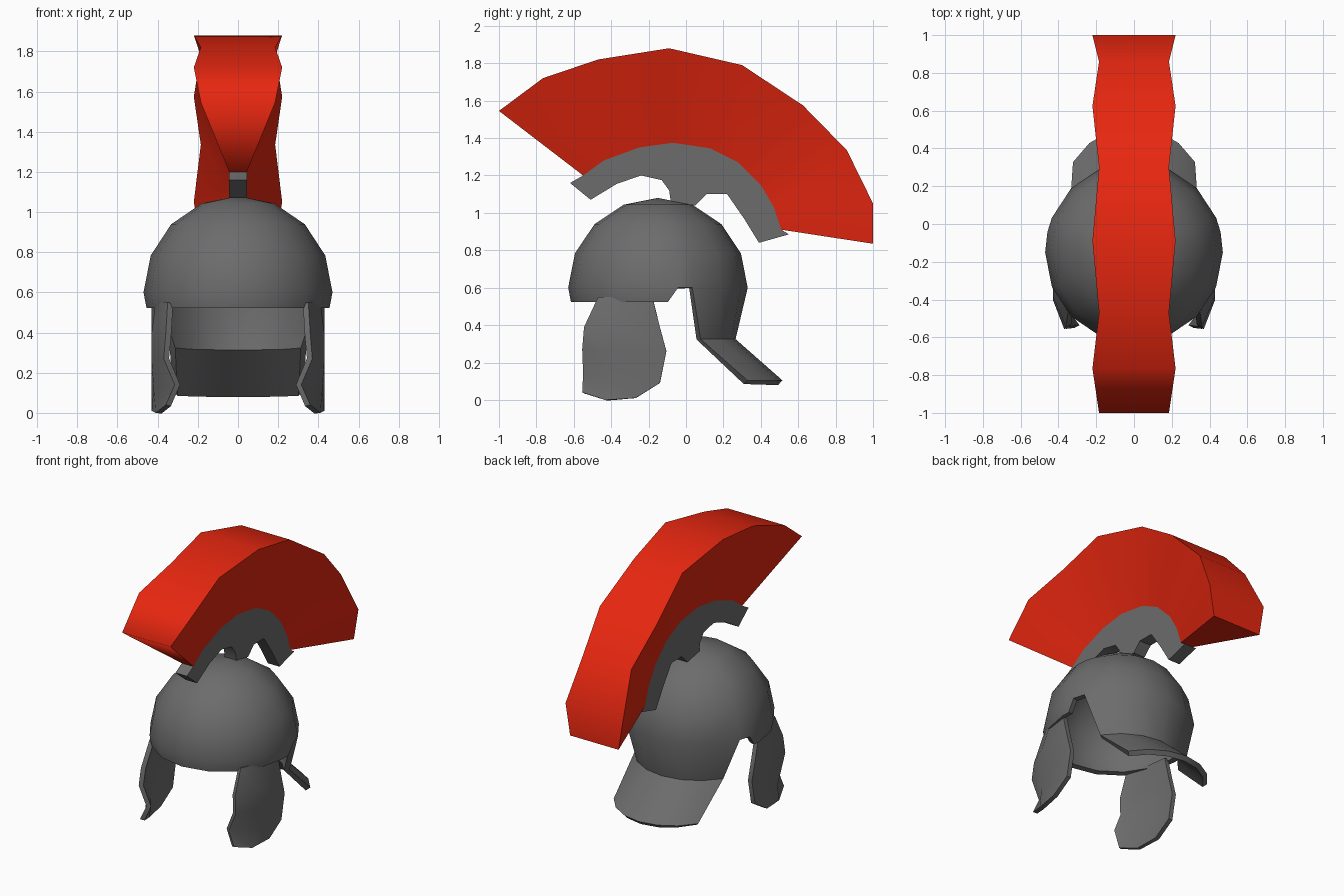
import bpy, bmesh, math
from math import sin, cos, radians

default = bpy.data.objects.get("Cube")
if default:
    bpy.data.objects.remove(default)


def material(name, rgb, roughness=0.6):
    m = bpy.data.materials.new(name)
    m.use_nodes = True
    m.diffuse_color = (*rgb, 1)
    bsdf = m.node_tree.nodes["Principled BSDF"]
    bsdf.inputs["Base Color"].default_value = (*rgb, 1)
    bsdf.inputs["Roughness"].default_value = roughness
    return m


STEEL = material("dark steel", (0.15, 0.15, 0.15))
RED = material("red bristle", (0.8, 0.02, 0.005))


def finish(name, bm, mat, thickness=0, angle=45):
    """Turn a bmesh into an object, optionally thickened inwards."""
    bmesh.ops.recalc_face_normals(bm, faces=bm.faces)
    me = bpy.data.meshes.new(name)
    bm.to_mesh(me)
    bm.free()
    ob = bpy.data.objects.new(name, me)
    bpy.context.collection.objects.link(ob)
    me.materials.append(mat)
    bpy.ops.object.select_all(action='DESELECT')
    ob.select_set(True)
    bpy.context.view_layer.objects.active = ob
    if thickness:
        solid = ob.modifiers.new("thickness", 'SOLIDIFY')
        solid.thickness = thickness
        solid.offset = -1
        bpy.ops.object.modifier_apply(modifier=solid.name)
    bpy.ops.object.shade_smooth_by_angle(angle=radians(angle))
    return ob


def bridge(bm, a, b, closed=False):
    n = len(a)
    for i in range(n if closed else n - 1):
        j = (i + 1) % n
        bm.faces.new((a[i], a[j], b[j], b[i]))


# Helmet bowl: half sphere with a short front rim, ear notches and a neck guard
CY, CZ, R = -0.15, 0.6, 0.48
NOTCH = 13
azimuths = sorted([i * 22.5 for i in range(16)] + [NOTCH, 180 - NOTCH])


def around(bm, az, r, z):
    a = radians(az)
    return bm.verts.new((r * 0.98 * cos(a), CY + r * sin(a), z))


bm = bmesh.new()
rings = []
for k in range(4):
    t = radians(22.5 * k)
    rings.append([around(bm, az, R * cos(t), CZ + R * sin(t)) for az in azimuths])
for low, high in zip(rings, rings[1:]):
    bridge(bm, low, high, True)
top = bm.verts.new((0, CY, CZ + R))
for i, v in enumerate(rings[-1]):
    bm.faces.new((v, rings[-1][(i + 1) % len(azimuths)], top))

equator = dict(zip(azimuths, rings[0]))
front_az = [180 - NOTCH] + [180 + i * 22.5 for i in range(8)] + [0, NOTCH]
rim_az = [180 - NOTCH / 2] + front_az[1:-1] + [NOTCH / 2]
rim = [around(bm, az, 0.465, 0.523) for az in rim_az]
bridge(bm, [equator[az] for az in front_az], rim)

back_az = [22.5 * i for i in range(1, 8)]
neck = [around(bm, 90 + (az - 90) * 0.84, 0.415, 0.325) for az in back_az]
flare = [bm.verts.new((v.co.x * 0.95, v.co.y + 0.25, v.co.z - 0.22)) for v in neck]
bridge(bm, [equator[az] for az in back_az], neck)
bridge(bm, neck, flare)
finish("helmet_bowl", bm, STEEL, 0.035)

# Cheek guards: rows of (x, y, z) from front edge to rear edge
cheek_rows = [
    [(.35, -.47, .55), (.41, -.33, .55), (.43, -.18, .55)],
    [(.36, -.545, .39), (.43, -.38, .4), (.43, -.14, .39)],
    [(.37, -.555, .27), (.43, -.4, .26), (.43, -.105, .26)],
    [(.315, -.55, .14), (.42, -.4, .12), (.43, -.14, .09)],
    [(.36, -.555, .04), (.41, -.43, .0), (.43, -.27, .01)],
]
for side, label in ((1, "left"), (-1, "right")):
    bm = bmesh.new()
    rows = [[bm.verts.new((side * x, y, z)) for x, y, z in row] for row in cheek_rows]
    for a, b in zip(rows, rows[1:]):
        bridge(bm, a, b)
    bmesh.ops.recalc_face_normals(bm, faces=bm.faces)
    if sum(f.normal.x for f in bm.faces) * side < 0:
        bmesh.ops.reverse_faces(bm, faces=bm.faces)
    me_ob = finish("cheek_guard_" + label, bm, STEEL)
    if sum(p.normal.x for p in me_ob.data.polygons) * side < 0:
        me_ob.data.flip_normals()
    solid = me_ob.modifiers.new("thickness", 'SOLIDIFY')
    solid.thickness = 0.03
    solid.offset = -1
    bpy.ops.object.modifier_apply(modifier=solid.name)
    bpy.ops.object.shade_smooth_by_angle(angle=radians(45))

# Crest holder: flat arched bar with a foot resting on the bowl
arch = [(-.55, 1.2), (-.44, 1.28), (-.25, 1.35), (-.07, 1.375), (.13, 1.345),
        (.28, 1.27), (.4, 1.15), (.47, 1.03), (.51, .91)]
underside = [(.55, .885), (.39, .84), (.31, .97), (.22, 1.1), (.11, 1.1), (.05, 1.04),
             (-.08, 1.05), (-.09, 1.12), (-.13, 1.175), (-.24, 1.2), (-.37, 1.155),
             (-.51, 1.07), (-.62, 1.16)]
HALF = 0.044
bm = bmesh.new()
left, right = ([bm.verts.new((x, y, z)) for y, z in arch + underside] for x in (HALF, -HALF))
bridge(bm, left, right, True)
bm.faces.new(left)
bm.faces.new(right)
finish("crest_holder", bm, STEEL, angle=40)

# Crest: wedge fan, narrow at the holder, with an alternating outer width
fan = [(-1, 1.545), (-.765, 1.72), (-.47, 1.82), (-.09, 1.88), (.3, 1.79),
       (.625, 1.575), (.86, 1.335), (1, 1.05), (1, .835)]
bm = bmesh.new()
sections = []
for i, ((yo, zo), (yi, zi)) in enumerate(zip(fan, arch)):
    w = 0.22 if i % 2 else 0.185
    corners = ((-HALF, yi, zi), (-w, yo, zo), (w, yo, zo), (HALF, yi, zi))
    sections.append([bm.verts.new(c) for c in corners])
for a, b in zip(sections, sections[1:]):
    bridge(bm, a, b, True)
bm.faces.new(sections[0])
bm.faces.new(sections[-1])
crest = finish("crest", bm, RED, angle=50)

# Soften the front lip of the crest so its front blends into the top
for e in crest.data.edges:
    if all(crest.data.vertices[v].co.y < -0.99 for v in e.vertices):
        e.use_edge_sharp = False
